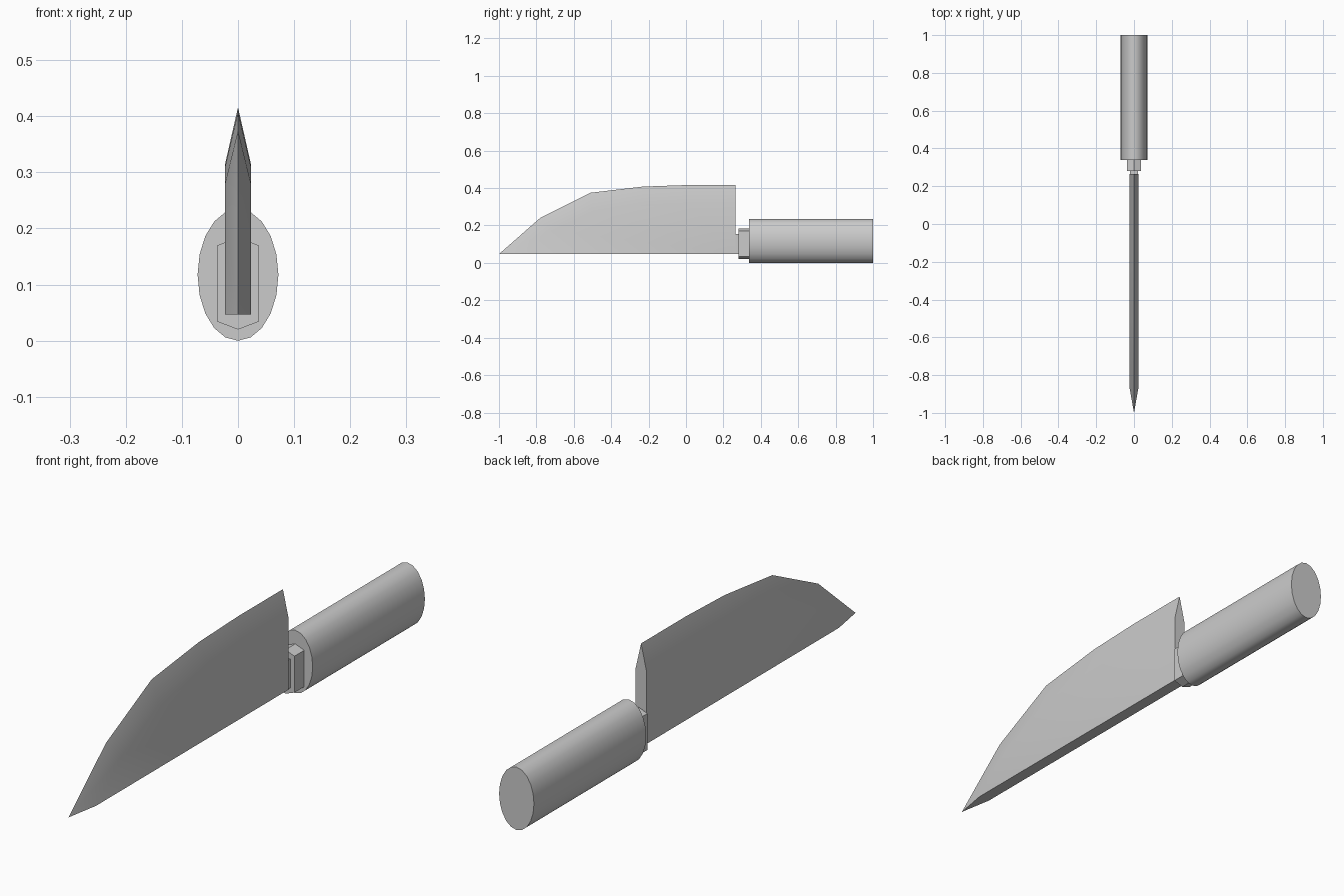
import bpy, bmesh, math

if "Cube" in bpy.data.objects:
    bpy.data.objects.remove(bpy.data.objects["Cube"])


def finish(name, bm):
    bmesh.ops.recalc_face_normals(bm, faces=bm.faces[:])
    mesh = bpy.data.meshes.new(name)
    bm.to_mesh(mesh)
    bm.free()
    obj = bpy.data.objects.new(name, mesh)
    bpy.context.collection.objects.link(obj)
    bpy.ops.object.select_all(action='DESELECT')
    obj.select_set(True)
    bpy.context.view_layer.objects.active = obj
    bpy.ops.object.shade_smooth_by_angle(angle=math.radians(30))
    return obj


def prism(name, section, y0, y1):
    """Extrude an (x, z) section along y."""
    bm = bmesh.new()
    face = bm.faces.new([bm.verts.new((x, y0, z)) for x, z in section])
    ext = bmesh.ops.extrude_face_region(bm, geom=[face], use_keep_orig=True)
    moved = [v for v in ext["geom"] if isinstance(v, bmesh.types.BMVert)]
    bmesh.ops.translate(bm, verts=moved, vec=(0, y1 - y0, 0))
    return finish(name, bm)


# Blade: sharp outer edge with bevels down to two flat cheeks
BOTTOM, BACK, HALF = 0.047, 0.265, 0.023
edge = [(-1.0, BOTTOM), (-0.78, 0.24), (-0.51, 0.375), (-0.23, 0.408), (0.0, 0.416), (BACK, 0.416)]
shoulder = [(-0.87, BOTTOM), (-0.715, 0.175), (-0.50, 0.28), (-0.21, 0.31), (0.0, 0.315), (BACK, 0.315)]
bm = bmesh.new()
rim = [bm.verts.new((0, y, z)) for y, z in edge]
sides = []
for s in (-HALF, HALF):
    row = [bm.verts.new((s, y, z)) for y, z in shoulder]
    heel = bm.verts.new((s, BACK, BOTTOM))
    for i in range(len(rim) - 1):
        bm.faces.new((rim[i], rim[i + 1], row[i + 1], row[i]))
    bm.faces.new(row + [heel])
    sides.append((row, heel))
(left, lheel), (right, rheel) = sides
bm.faces.new((rim[0], left[0], lheel, rheel, right[0]))
bm.faces.new((rim[-1], left[-1], lheel, rheel, right[-1]))
finish("blade", bm)

# Tang joining the blade to the collar
prism("tang", [(-0.02, 0.047), (0.02, 0.047), (0.02, 0.155), (-0.02, 0.155)], BACK - 0.005, 0.285)

# Six-sided collar
prism("collar", [(0, 0.02), (0.037, 0.034), (0.037, 0.17), (0, 0.184), (-0.037, 0.17), (-0.037, 0.034)],
      0.28, 0.342)

# Oval handle
angles = [i * math.tau / 20 for i in range(20)]
prism("handle", [(0.072 * math.cos(a), 0.1175 + 0.1175 * math.sin(a)) for a in angles], 0.338, 1.0)
